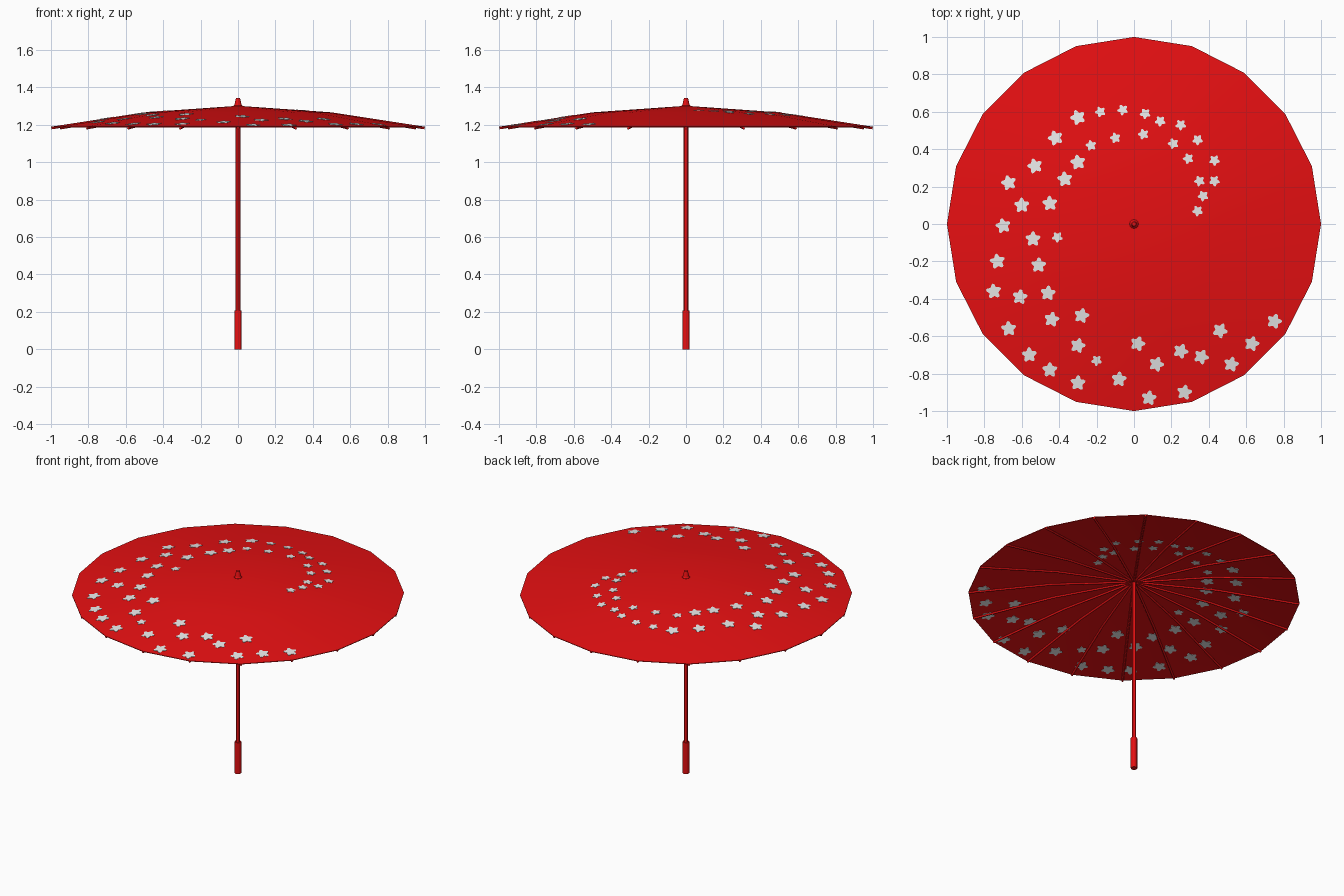
import bpy, bmesh
from math import sin, cos, pi, atan2, hypot

if "Cube" in bpy.data.objects:
    bpy.data.objects.remove(bpy.data.objects["Cube"], do_unlink=True)

SIDES = 20
SECTOR = 2 * pi / SIDES
PROFILE = [(0.0, 1.302), (0.5, 1.267), (1.0, 1.19)]   # radius, height of canopy top
SHEET = 0.004


def make_material(name, colour):
    mat = bpy.data.materials.new(name)
    mat.use_nodes = True
    mat.diffuse_color = colour
    mat.node_tree.nodes["Principled BSDF"].inputs["Base Color"].default_value = colour
    return mat


red = make_material("lacquer red", (0.8, 0.005, 0.006, 1))
white = make_material("blossom white", (0.8, 0.8, 0.8, 1))


def finish(name, bm, mat):
    bmesh.ops.recalc_face_normals(bm, faces=bm.faces)
    mesh = bpy.data.meshes.new(name)
    bm.to_mesh(mesh)
    bm.free()
    mesh.materials.append(mat)
    mesh.shade_smooth()
    mesh.set_sharp_from_angle(angle=pi / 6)
    obj = bpy.data.objects.new(name, mesh)
    bpy.context.collection.objects.link(obj)
    return obj


def lathe(name, profile, sides, mat):
    """Turn a radius/height profile around the z axis; zero radii become poles."""
    bm = bmesh.new()
    rings = []
    for r, z in profile:
        count = sides if r > 0 else 1
        rings.append([bm.verts.new((r * cos(2 * pi * i / sides), r * sin(2 * pi * i / sides), z))
                      for i in range(count)])
    for a, b in zip(rings, rings[1:]):
        for i in range(sides):
            j = (i + 1) % sides
            corners = [a[i % len(a)], a[j % len(a)], b[j % len(b)], b[i % len(b)]]
            bm.faces.new(list(dict.fromkeys(corners)))
    return finish(name, bm, mat)


def canopy_height(x, y):
    """Height of the faceted canopy top above a point."""
    off = atan2(y, x) % SECTOR - SECTOR / 2
    r = hypot(x, y) * cos(off) / cos(SECTOR / 2)
    (r0, z0), (r1, z1) = PROFILE[:2] if r < PROFILE[1][0] else PROFILE[1:]
    return z0 + (z1 - z0) * (r - r0) / (r1 - r0)


# Canopy: thin closed shell with polygonal rim
underside = [(r, z - SHEET) for r, z in reversed(PROFILE)]
lathe("canopy", PROFILE + underside, SIDES, red)

# Pole, grip and finial
lathe("pole", [(0, 0.19), (0.0135, 0.19), (0.0135, 1.3), (0, 1.3)], 12, red)
lathe("grip", [(0, 0), (0.02, 0), (0.02, 0.208), (0, 0.208)], 12, red)
lathe("finial", [(0, 1.29), (0.024, 1.29), (0.024, 1.303), (0.019, 1.308),
                 (0.011, 1.344), (0, 1.344)], 12, red)

# Ribs under every canopy ridge
curve = bpy.data.curves.new("ribs", "CURVE")
curve.dimensions = "3D"
curve.bevel_depth = 0.007
curve.bevel_resolution = 1
curve.use_fill_caps = True
for i in range(SIDES):
    spline = curve.splines.new("POLY")
    spline.points.add(len(PROFILE) - 1)
    for point, (r, z) in zip(spline.points, PROFILE):
        r = max(r * 0.998, 0.01)
        point.co = (r * cos(i * SECTOR), r * sin(i * SECTOR), z - 0.008, 1)
curve.materials.append(red)
bpy.context.collection.objects.link(bpy.data.objects.new("ribs", curve))

# Blossom centres in hundredths, two trails spiralling inwards
OUTER_TRAIL = [(75, -52), (63, -64), (52, -75), (27, -90), (8, -93), (-8, -83), (-30, -85),
               (-45, -78), (-56, -70), (-67, -56), (-75, -36), (-73, -20), (-70, -1),
               (-67, 22), (-53, 31), (-42, 46), (-30, 57), (-18, 60), (-6, 61), (6, 59),
               (14, 55), (25, 53), (34, 45), (43, 34), (43, 23)]
INNER_TRAIL = [(46, -57), (36, -71), (25, -68), (12, -75), (2, -64), (-30, -65), (-28, -49),
               (-44, -51), (-61, -39), (-46, -37), (-51, -22), (-54, -8), (-60, 10),
               (-45, 11), (-37, 24), (-30, 33), (-23, 42), (-10, 46), (5, 48), (21, 43),
               (29, 35), (35, 23), (37, 15), (34, 7)]
SMALL_STRAYS = [(-20, -73), (-41, -7)]


def add_blossom(bm, cx, cy, size, turn):
    """Five-petalled plate that wraps the canopy sheet, showing on both sides."""
    steps = 30
    outline = [(cx, cy)]
    for k in range(steps):
        a = 2 * pi * k / steps
        r = size * (0.8 + 0.2 * cos(5 * a))
        outline.append((cx + r * cos(a + turn), cy + r * sin(a + turn)))
    top, low = [[bm.verts.new((x, y, canopy_height(x, y) + dz)) for x, y in outline]
                for dz in (0.002, -SHEET - 0.002)]
    for k in range(1, steps + 1):
        n = k % steps + 1
        bm.faces.new((top[0], top[k], top[n]))
        bm.faces.new((low[0], low[n], low[k]))
        bm.faces.new((top[k], low[k], low[n], top[n]))


bm = bmesh.new()
for i, (x, y) in enumerate(OUTER_TRAIL + INNER_TRAIL + SMALL_STRAYS):
    tail = (y > 40 and x > -25) or (x > 25 and y > 0)
    size = 0.03 if tail or (x, y) in SMALL_STRAYS else 0.042
    add_blossom(bm, x / 100, y / 100, size, i * 1.3)
finish("blossoms", bm, white)
